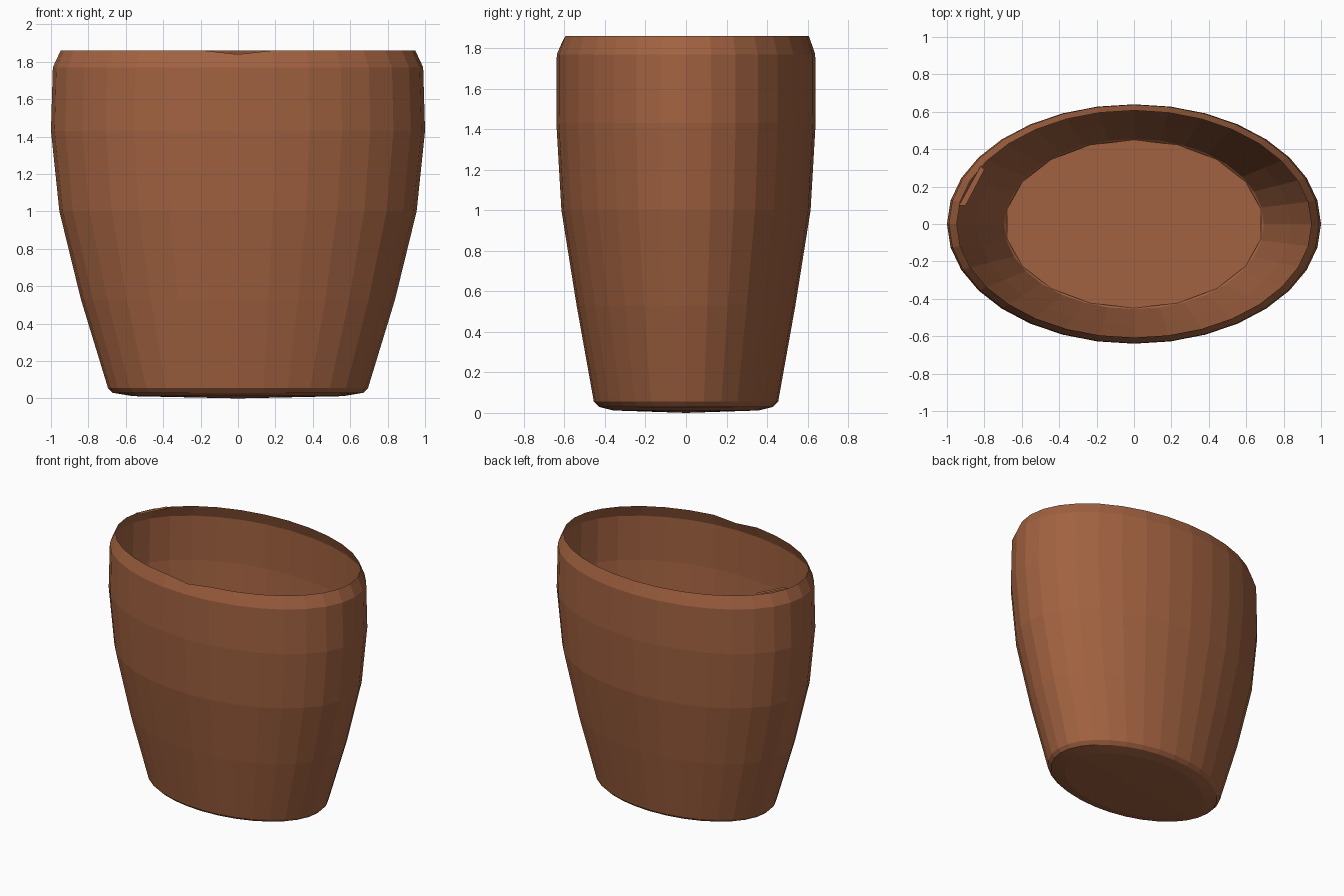
import bpy, bmesh, math

if "Cube" in bpy.data.objects:
    bpy.data.objects.remove(bpy.data.objects["Cube"])

SIDES, RATIO = 32, 0.64

clay = bpy.data.materials.new("terracotta brown")
clay.diffuse_color = (0.36, 0.122, 0.052, 1)
clay.use_nodes = True
clay.node_tree.nodes["Principled BSDF"].inputs["Base Color"].default_value = clay.diffuse_color


def ring(bm, r, ry, z, sides):
    return [bm.verts.new((r * math.sin(2 * math.pi * i / sides),
                          -ry * math.cos(2 * math.pi * i / sides), z))
            for i in range(sides)]


def finish(bm, name):
    me = bpy.data.meshes.new(name)
    bm.to_mesh(me)
    bm.free()
    me.materials.append(clay)
    ob = bpy.data.objects.new(name, me)
    bpy.context.collection.objects.link(ob)
    return ob


# Thin oval wall with a slightly domed underside: (half width, half depth, height)
profile = [(0.56, 0.36, 0.012), (0.67, 0.43, 0.03), (0.695, 0.455, 0.055),
           (0.84, 0.54, 0.53), (0.955, 0.615, 1.0), (1.0, 0.64, 1.43),
           (0.99, 0.638, 1.77), (0.948, 0.607, 1.86)]
bm = bmesh.new()
rings = [ring(bm, *p, SIDES) for p in profile]
for a, b in zip(rings, rings[1:]):
    for i in range(SIDES):
        j = (i + 1) % SIDES
        bm.faces.new((a[i], a[j], b[j], b[i]))
centre = bm.verts.new((0, 0, 0))
for i in range(SIDES):
    bm.faces.new((centre, rings[0][(i + 1) % SIDES], rings[0][i]))
# small dip in the middle of the front rim
rings[-1][0].co.z = 1.84
finish(bm, "cup_wall")

# Inner floor
bm = bmesh.new()
bm.faces.new(ring(bm, 0.69, 0.45, 0.055, 18))
finish(bm, "cup_floor")

# Small flat chip on the left of the rim
bm = bmesh.new()
bm.faces.new([bm.verts.new(p) for p in
              ((-0.935, 0.10, 1.862), (-0.90, 0.10, 1.862),
               (-0.80, 0.29, 1.862), (-0.82, 0.31, 1.862))])
finish(bm, "rim_chip")
